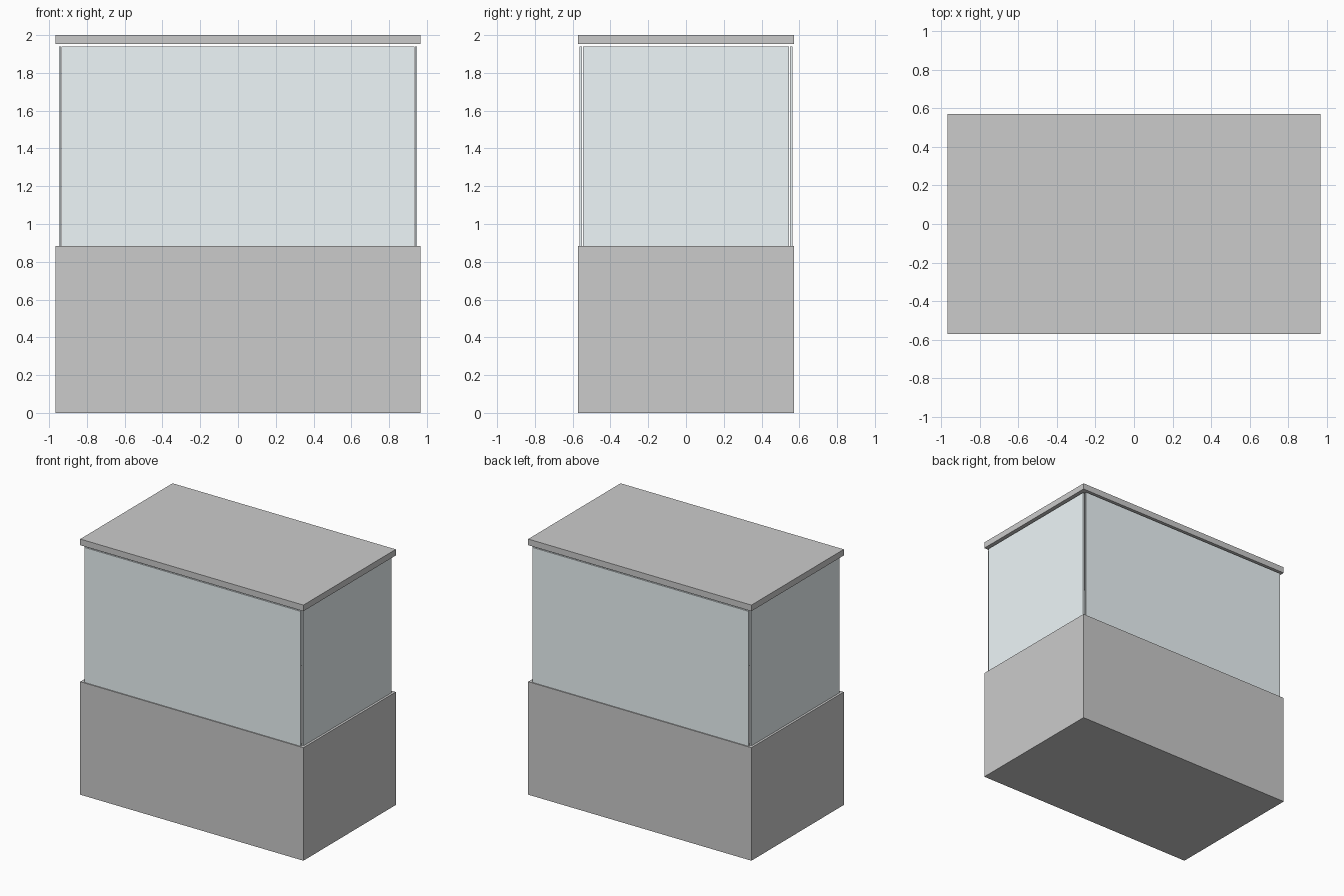
import bpy

if "Cube" in bpy.data.objects:
    bpy.data.objects.remove(bpy.data.objects["Cube"])

glass = bpy.data.materials.new("glass")
glass.diffuse_color = (0.86, 0.93, 0.95, 1)
glass.use_nodes = True
glass.node_tree.nodes["Principled BSDF"].inputs["Base Color"].default_value = glass.diffuse_color


def box(name, x0, x1, y0, y1, z0, z1, mat=None):
    bpy.ops.mesh.primitive_cube_add(
        size=1, location=((x0 + x1) / 2, (y0 + y1) / 2, (z0 + z1) / 2))
    ob = bpy.context.object
    ob.name = name
    ob.scale = (x1 - x0, y1 - y0, z1 - z0)
    bpy.ops.object.transform_apply(location=False, rotation=False, scale=True)
    if mat:
        ob.data.materials.append(mat)
    return ob


W, D = 0.966, 0.571                # half width and half depth
BASE_TOP, GLASS_TOP, LID_BOTTOM = 0.884, 1.94, 1.952
T = 0.012                          # pane thickness

# Cabinet and lid
box("base_cabinet", -W, W, -D, D, 0, BASE_TOP)
box("lid", -W, W, -D, D, LID_BOTTOM, 2)

# Glass panes, with open notches at the corners
px, py = 0.948, 0.563              # outer pane faces
ex, ey = 0.935, 0.544              # pane half lengths
for side, s in (("front", -1), ("back", 1)):
    y0, y1 = sorted((s * py, s * (py - T)))
    box(side + "_glass", -ex, ex, y0, y1, BASE_TOP, GLASS_TOP, glass)
for side, s in (("left", -1), ("right", 1)):
    x0, x1 = sorted((s * px, s * (px - T)))
    box(side + "_glass", x0, x1, -ey, ey, BASE_TOP, GLASS_TOP, glass)
